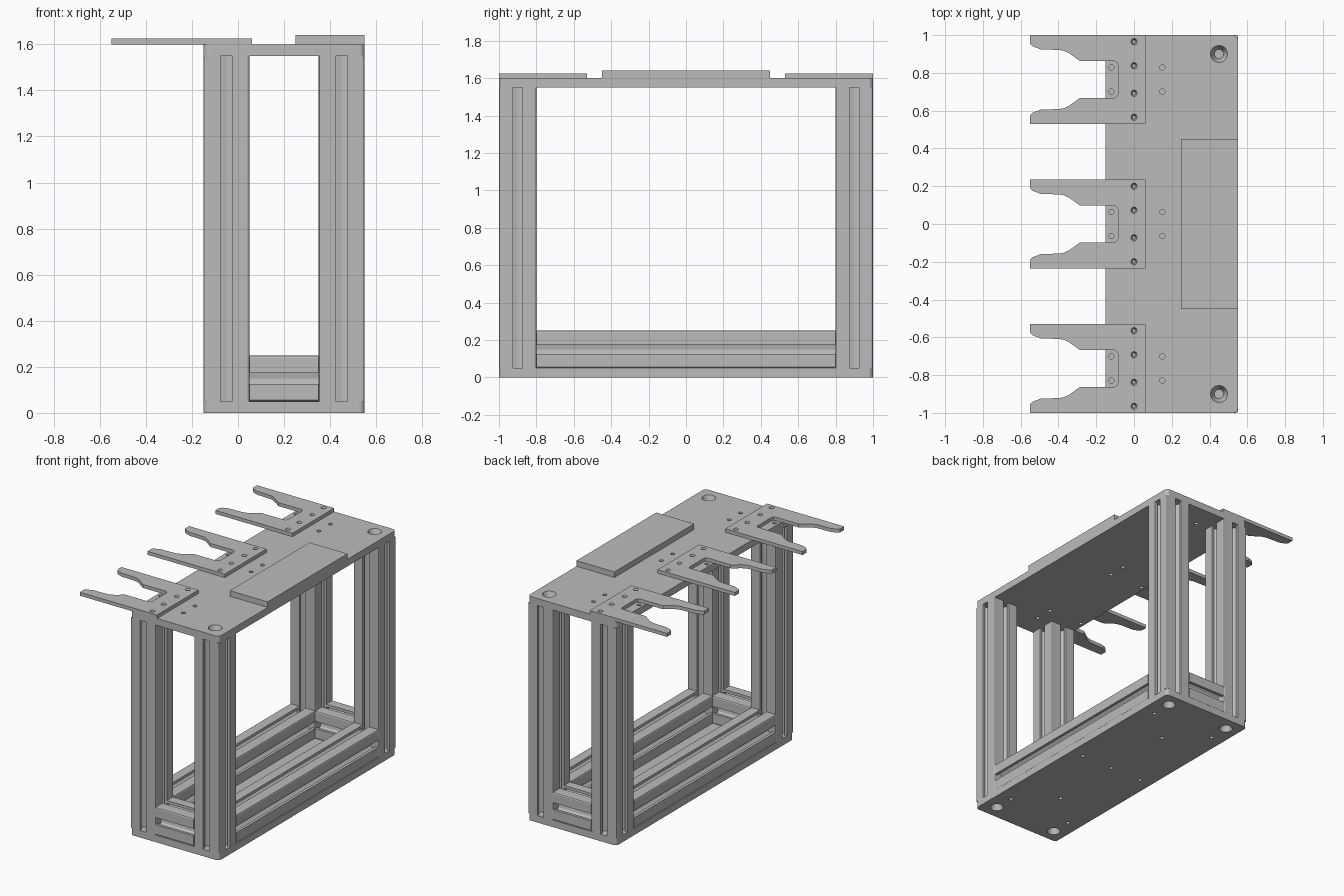
import bpy, bmesh, math
from mathutils import Matrix, Vector

cube = bpy.data.objects.get("Cube")
if cube:
    bpy.data.objects.remove(cube)

grey = bpy.data.materials.new("aluminium grey")
grey.use_nodes = True
GREY = (0.5, 0.5, 0.5, 1)
grey.diffuse_color = GREY
grey.node_tree.nodes["Principled BSDF"].inputs["Base Color"].default_value = GREY


def prism(name, outline, low, high, matrix=Matrix()):
    """Extrude a 2D outline from low to high along local z."""
    bm = bmesh.new()
    face = bm.faces.new([bm.verts.new((x, y, low)) for x, y in outline])
    top = bmesh.ops.extrude_face_region(bm, geom=[face])["geom"]
    verts = [v for v in top if isinstance(v, bmesh.types.BMVert)]
    bmesh.ops.translate(bm, verts=verts, vec=(0, 0, high - low))
    bmesh.ops.transform(bm, matrix=matrix, verts=bm.verts)
    bmesh.ops.recalc_face_normals(bm, faces=bm.faces)
    mesh = bpy.data.meshes.new(name)
    bm.to_mesh(mesh)
    bm.free()
    mesh.materials.append(grey)
    obj = bpy.data.objects.new(name, mesh)
    bpy.context.collection.objects.link(obj)
    return obj


def rounded_rect(x0, x1, y0, y1, r, steps=6):
    pts = []
    corners = [(x1 - r, y1 - r), (x0 + r, y1 - r), (x0 + r, y0 + r), (x1 - r, y0 + r)]
    for i, (cx, cy) in enumerate(corners):
        for s in range(steps + 1):
            a = math.pi / 2 * (i + s / steps)
            pts.append((cx + r * math.cos(a), cy + r * math.sin(a)))
    return pts


def drill(obj, holes):
    """Cut holes given as (x, y, low z, low radius, high z, high radius)."""
    bm = bmesh.new()
    for x, y, z0, r0, z1, r1 in holes:
        bmesh.ops.create_cone(bm, cap_ends=True, segments=24, radius1=r0, radius2=r1,
                              depth=z1 - z0, matrix=Matrix.Translation((x, y, (z0 + z1) / 2)))
    mesh = bpy.data.meshes.new("hole_cutter")
    bm.to_mesh(mesh)
    bm.free()
    cutter = bpy.data.objects.new("hole_cutter", mesh)
    bpy.context.collection.objects.link(cutter)
    cutter.hide_render = True
    mod = obj.modifiers.new("holes", "BOOLEAN")
    mod.object, mod.operation, mod.solver = cutter, "DIFFERENCE", "EXACT"
    mod.use_self = True
    bpy.context.view_layer.update()
    graph = bpy.context.evaluated_depsgraph_get()
    cut = bpy.data.meshes.new_from_object(obj.evaluated_get(graph))
    obj.modifiers.clear()
    obj.data = cut
    bpy.data.objects.remove(cutter)


# Slotted extrusion section: one quarter turned four times
HALF = 0.1
half_side = [(HALF, 0.025), (0.08, 0.025), (0.08, 0.055), (0.065, 0.055), (0.04, 0.03)]
side = [(x, -y) for x, y in half_side] + [(0.034, 0)] + half_side[::-1]
side += [(HALF, 0.09), (0.097, 0.097), (0.09, HALF)]
section = []
for k in range(4):
    turn = Matrix.Rotation(k * math.pi / 2, 2)
    section += [tuple(turn @ Vector(p)) for p in side]

POST_X, POST_Y = (-0.05, 0.45), (-0.9, 0.9)
MID_X = 0.2
T = Matrix.Translation

# Uprights and long base rails
for x, xname in zip(POST_X, ("right", "left")):
    for y, yname in zip(POST_Y, ("front", "back")):
        prism(f"{yname}_{xname}_post", section, 0.05, 1.55, T((x, y, 0)))
    prism(f"{xname}_base_rail", section, -0.8, 0.8,
          T((x, 0, 0.15)) @ Matrix.Rotation(math.pi / 2, 4, "X"))

# Short base rails
for y, yname in zip(POST_Y, ("front", "back")):
    prism(f"{yname}_base_rail", section, -0.15, 0.15,
          T((MID_X, y, 0.15)) @ Matrix.Rotation(math.pi / 2, 4, "Y"))

# Base and top plates
plate = rounded_rect(-0.15, 0.55, -1, 1, 0.025)
base = prism("base_plate", plate, 0, 0.05)
top = prism("top_plate", plate, 1.55, 1.6)
FORK_Y = (-0.765, 0, 0.765)
BOLT = 0.014

base_holes, top_holes = [], []
for x in POST_X:
    for y in POST_Y:
        base_holes.append((x, y, -0.002, 0.046, 0.052, 0.024))
        top_holes.append((x, y, 1.548, 0.024, 1.602, 0.046))
    for y in (-0.75, 0, 0.75):
        base_holes.append((x, y, -0.01, BOLT, 0.06, BOLT))
for y in (-0.53, 0, 0.53):
    base_holes.append((MID_X, y, -0.01, BOLT, 0.06, BOLT))
for cy in FORK_Y:
    for s in (-1, 1):
        for x in (-0.12, 0.15):
            top_holes.append((x, cy + s * 0.064, 1.54, BOLT, 1.61, BOLT))
drill(base, base_holes)
drill(top, top_holes)

# Forked holders
prong = [(0.06, 0.235), (-0.55, 0.235), (-0.55, 0.188), (-0.535, 0.175), (-0.495, 0.16),
         (-0.39, 0.156), (-0.365, 0.15), (-0.345, 0.14), (-0.285, 0.097), (-0.105, 0.097),
         (-0.091, 0.091), (-0.085, 0.077)]
fork = prong + [(x, -y) for x, y in prong[::-1]]
for cy, name in zip(FORK_Y, ("front", "middle", "back")):
    holder = prism(f"{name}_fork", fork, 1.6, 1.625, T((0, cy, 0)))
    drill(holder, [(0, cy + s * d, 1.598, 0.009, 1.627, 0.017)
                   for s in (-1, 1) for d in (0.073, 0.2)])

# Raised pads side by side
for cy, name in zip((-0.3, 0, 0.3), ("front", "middle", "back")):
    prism(f"{name}_pad", [(0.25, cy - 0.15), (0.55, cy - 0.15), (0.55, cy + 0.15),
                          (0.25, cy + 0.15)], 1.6, 1.64)
